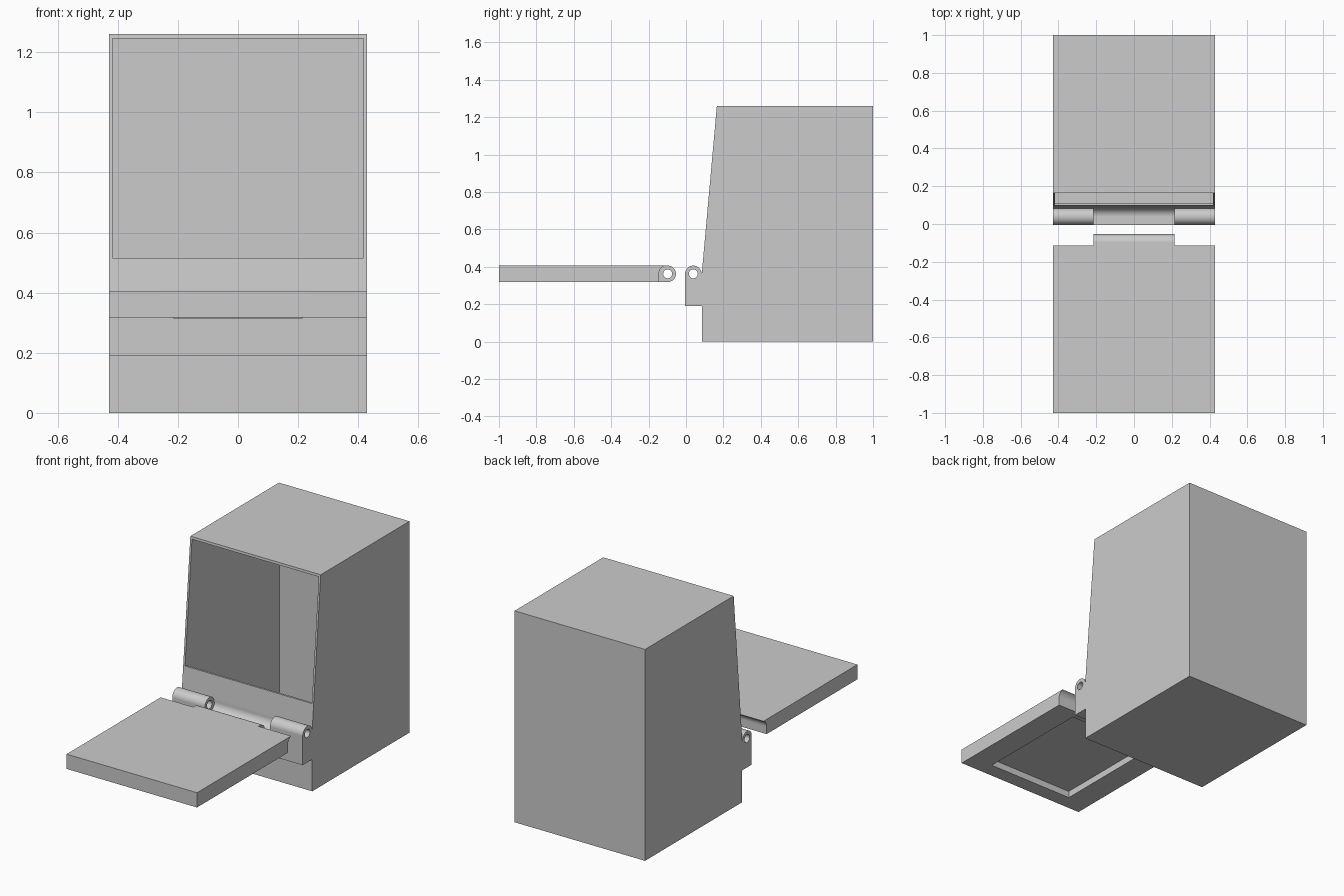
import bpy, bmesh, math
from math import cos, sin, radians

cube = bpy.data.objects.get("Cube")
if cube:
    bpy.data.objects.remove(cube, do_unlink=True)

# Material
grey = bpy.data.materials.new("plain grey")
grey.use_nodes = True
colour = (0.6, 0.6, 0.6, 1)
grey.diffuse_color = colour
grey.node_tree.nodes["Principled BSDF"].inputs["Base Color"].default_value = colour

# Shared sizes
HALF = 0.43         # half width
KNUCKLE = 0.215     # half width of the middle hinge knuckle
R, HOLE, GAP = 0.044, 0.024, 0.047
PIN_Z, BODY_Y, LID_Y = 0.362, 0.039, -0.098


def arc(y, r, start, end, steps=14):
    angles = [radians(start + (end - start) * i / steps) for i in range(steps + 1)]
    return [(y + r * cos(a), PIN_Z + r * sin(a)) for a in angles]


def prism(name, profile, x0, x1):
    """Extrude a (y, z) profile along x."""
    bm = bmesh.new()
    face = bm.faces.new([bm.verts.new((x0, y, z)) for y, z in profile])
    side = bmesh.ops.extrude_face_region(bm, geom=[face])["geom"]
    moved = [v for v in side if isinstance(v, bmesh.types.BMVert)]
    bmesh.ops.translate(bm, verts=moved, vec=(x1 - x0, 0, 0))
    bmesh.ops.recalc_face_normals(bm, faces=bm.faces)
    mesh = bpy.data.meshes.new(name)
    bm.to_mesh(mesh)
    bm.free()
    mesh.materials.append(grey)
    obj = bpy.data.objects.new(name, mesh)
    bpy.context.collection.objects.link(obj)
    return obj


def activate(obj):
    bpy.ops.object.select_all(action="DESELECT")
    obj.select_set(True)
    bpy.context.view_layer.objects.active = obj


def cut(obj, profile, x0, x1):
    """Carve a prism out of obj."""
    cutter = prism("cutter", profile, x0, x1)
    cutter.hide_render = True
    mod = obj.modifiers.new("cut", "BOOLEAN")
    mod.operation, mod.solver, mod.object = "DIFFERENCE", "EXACT", cutter
    activate(obj)
    bpy.ops.object.modifier_apply(modifier=mod.name)
    bpy.data.objects.remove(cutter, do_unlink=True)


def finish(obj):
    activate(obj)
    bpy.ops.object.shade_smooth_by_angle(angle=radians(30))
    obj.modifiers.new("even shading", "WEIGHTED_NORMAL").keep_sharp = True


def pin_hole(y):
    return arc(y, HOLE, 0, 345, 23)


# Container body with its hinge ledge and rounded knuckles
body = prism("container_body",
             [(1, 0), (1, 1.26), (0.165, 1.26), (0.085, 0.37)]
             + arc(BODY_Y, R, 0, 180, 24)
             + [(BODY_Y - R, 0.19), (0.085, 0.19), (0.085, 0)], -HALF, HALF)
# Hollow inside, open through the sloped front
cut(body, [(0.097, 0.013), (0.987, 0.013), (0.987, 1.245), (-0.1, 1.245),
           (-0.1, 0.515), (0.11, 0.515), (0.097, 0.37)], -0.418, 0.418)
# Scooped seat for the lid knuckle
cut(body, [(-0.1, PIN_Z - GAP)] + arc(BODY_Y, GAP, -90, 0)
    + [(BODY_Y + GAP, 0.39), (0.08, 0.5), (-0.1, 0.5)], -KNUCKLE, KNUCKLE)
cut(body, pin_hole(BODY_Y), -0.5, 0.5)
finish(body)

# Lid lying open, with a middle knuckle
lid = prism("lid", [(-1, PIN_Z - R), (-1, PIN_Z + R)] + arc(LID_Y, R, 90, -90, 24),
            -HALF, HALF)
# Scooped corners that clear the body knuckles
scoop = arc(LID_Y, GAP, 180, 90) + [(0, PIN_Z + GAP), (0, 0.25), (LID_Y - GAP, 0.25)]
for x0, x1 in ((-0.5, -KNUCKLE), (KNUCKLE, 0.5)):
    cut(lid, scoop, x0, x1)
cut(lid, pin_hole(LID_Y), -0.5, 0.5)
# Shallow pocket in the outer face
cut(lid, [(-0.91, 0.25), (-0.91, 0.358), (-0.2, 0.358), (-0.2, 0.25)], -0.283, 0.283)
finish(lid)
